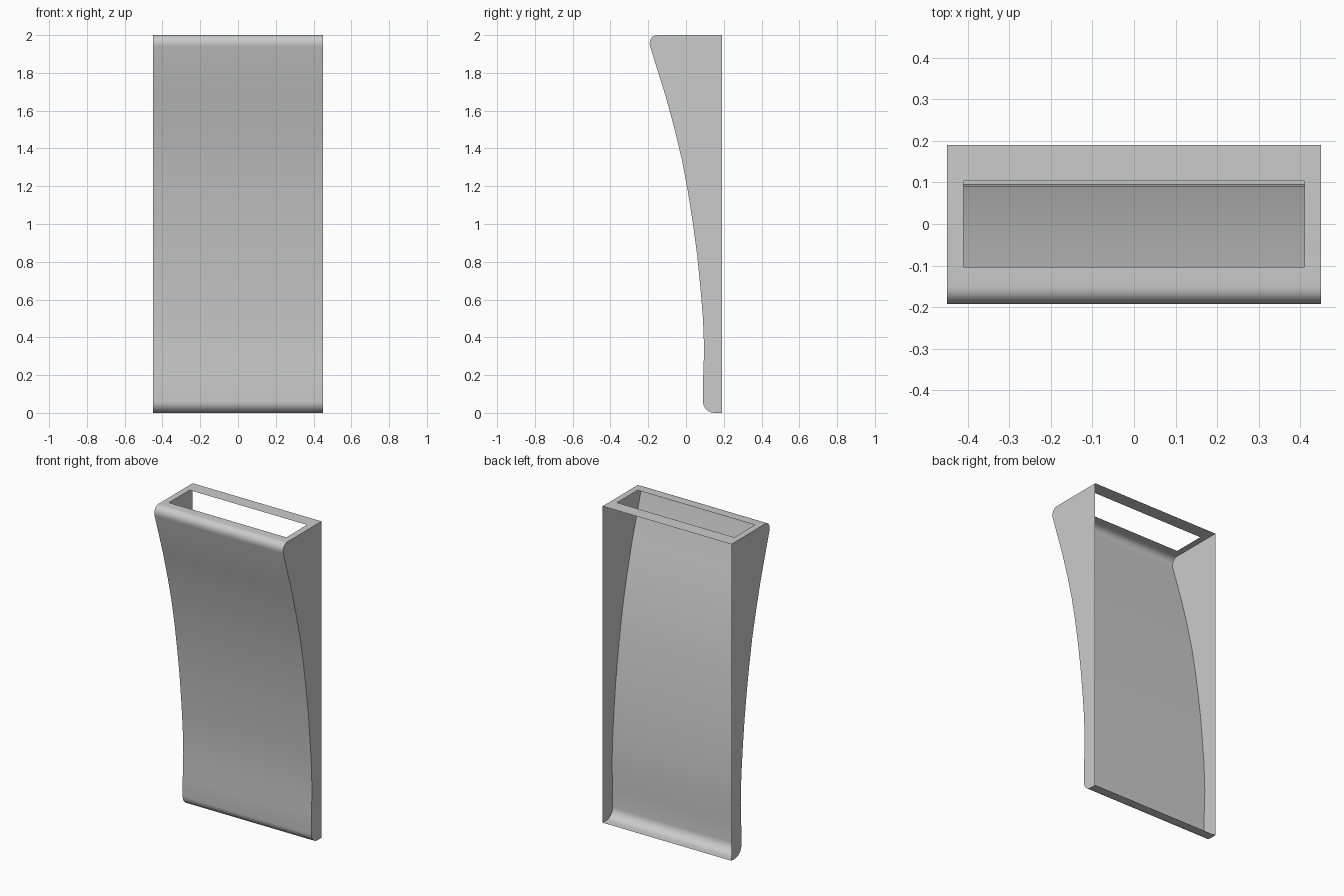
import bpy, bmesh
from math import sin, cos, pi

if "Cube" in bpy.data.objects:
    bpy.data.objects.remove(bpy.data.objects["Cube"])

HALF_W, BACK, HEIGHT = 0.45, 0.19, 2.0
HOLE_X, HOLE_Y = 0.41, 0.103


def corner(p0, ctrl, p1, steps=8):
    """Rounded corner from p0 to p1, tangent to the lines through ctrl."""
    pts = []
    for i in range(steps + 1):
        a = i / steps * pi / 2
        u, v = 1 - sin(a), 1 - cos(a)
        pts.append(tuple(ctrl[k] + (p0[k] - ctrl[k]) * u + (p1[k] - ctrl[k]) * v
                         for k in (0, 1)))
    return pts


# Side profile (y, z): flat foot, rounded toe, concave front, rounded top lip
profile = [(BACK, 0.0)]
profile += corner((0.15, 0.0), (0.09, 0.0), (0.09, 0.06))
profile += [(0.091, 0.19), (0.096, 0.335), (0.09, 0.5), (0.076, 0.667), (0.059, 0.835),
            (0.037, 1.0), (0.011, 1.167), (-0.02, 1.333), (-0.06, 1.5), (-0.105, 1.667)]
profile += corner((-0.19, 1.94), (-0.206, 2.0), (-0.15, HEIGHT))

bm = bmesh.new()
left = [bm.verts.new((-HALF_W, y, z)) for y, z in profile]
right = [bm.verts.new((HALF_W, y, z)) for y, z in profile]

# Curved front skin with foot and lip
for i in range(len(profile) - 1):
    bm.faces.new((left[i], right[i], right[i + 1], left[i + 1]))

# Top frame around the rectangular opening
back_l = bm.verts.new((-HALF_W, BACK, HEIGHT))
back_r = bm.verts.new((HALF_W, BACK, HEIGHT))
outer = [left[-1], right[-1], back_r, back_l]
inner = [bm.verts.new((x, y, HEIGHT)) for x, y in
         ((-HOLE_X, -HOLE_Y), (HOLE_X, -HOLE_Y), (HOLE_X, HOLE_Y), (-HOLE_X, HOLE_Y))]
for i in range(4):
    j = (i + 1) % 4
    bm.faces.new((outer[i], outer[j], inner[j], inner[i]))

# Flat side walls; the back stays open
bm.faces.new(left + [back_l])
bm.faces.new([back_r] + right[::-1])
bmesh.ops.recalc_face_normals(bm, faces=bm.faces)

mesh = bpy.data.meshes.new("curved_shell")
bm.to_mesh(mesh)
bm.free()
shell = bpy.data.objects.new("curved_shell", mesh)
bpy.context.collection.objects.link(shell)
bpy.context.view_layer.objects.active = shell
shell.select_set(True)
bpy.ops.object.shade_smooth_by_angle(angle=pi / 6)
